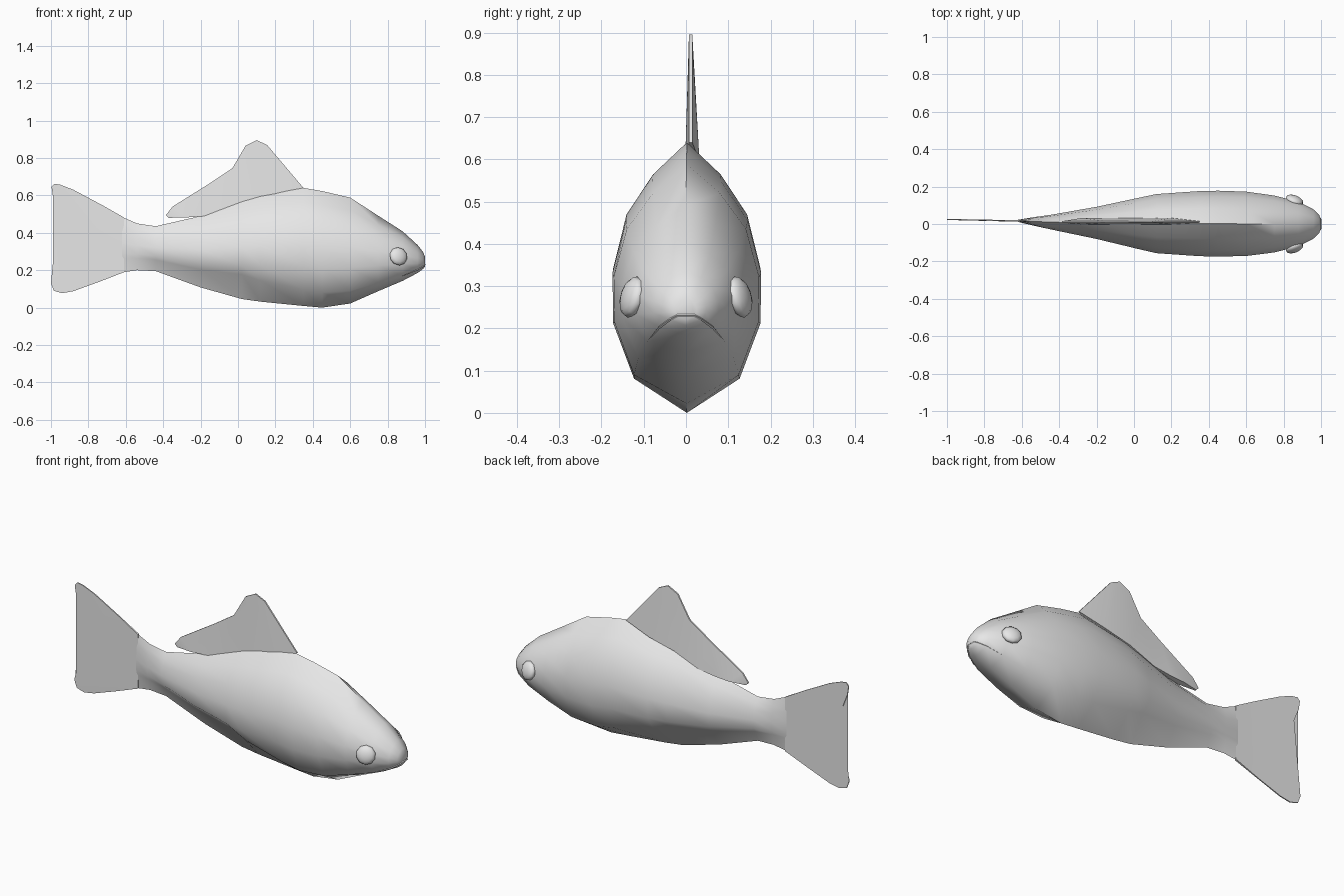
import bpy, bmesh, math
from mathutils import Vector

if "Cube" in bpy.data.objects:
    bpy.data.objects.remove(bpy.data.objects["Cube"])

grey = bpy.data.materials.new("fish grey")
grey.diffuse_color = (0.8, 0.8, 0.8, 1)
grey.use_nodes = True
grey.node_tree.nodes["Principled BSDF"].inputs["Base Color"].default_value = grey.diffuse_color


def finish(bm, name, angle):
    """Turn a bmesh into a named, smooth shaded object."""
    bmesh.ops.recalc_face_normals(bm, faces=bm.faces[:])
    mesh = bpy.data.meshes.new(name)
    bm.to_mesh(mesh)
    bm.free()
    mesh.materials.append(grey)
    obj = bpy.data.objects.new(name, mesh)
    bpy.context.collection.objects.link(obj)
    bpy.ops.object.select_all(action='DESELECT')
    obj.select_set(True)
    bpy.context.view_layer.objects.active = obj
    bpy.ops.object.shade_smooth_by_angle(angle=math.radians(angle))
    return obj


# Body stations: x, top, bottom, half width, centre y, jaw depth, jaw width
stations = [
    (-0.62, 0.485, 0.188, 0.006, 0.017, 0.75, 0.63),
    (-0.54, 0.450, 0.200, 0.022, 0.014, 0.75, 0.63),
    (-0.44, 0.435, 0.195, 0.040, 0.010, 0.75, 0.63),
    (-0.20, 0.490, 0.108, 0.086, 0.006, 0.75, 0.63),
    (0.02, 0.570, 0.046, 0.136, 0.003, 0.75, 0.63),
    (0.12, 0.598, 0.032, 0.158, 0.002, 0.80, 0.66),
    (0.35, 0.640, 0.009, 0.174, 0.002, 0.86, 0.70),
    (0.45, 0.623, 0.000, 0.176, 0.002, 0.87, 0.71),
    (0.60, 0.588, 0.022, 0.172, 0.001, 0.88, 0.72),
    (0.75, 0.491, 0.088, 0.152, 0.000, 0.89, 0.74),
    (0.88, 0.408, 0.143, 0.120, 0.000, 0.90, 0.76),
    (0.96, 0.335, 0.185, 0.078, 0.000, 0.88, 0.80),
    (0.99, 0.297, 0.207, 0.048, 0.000, 0.85, 0.80),
    (1.00, 0.272, 0.220, 0.025, 0.000, 0.80, 0.80),
]


def ring(x, top, bottom, half, cy, jaw, jaw_w):
    side = [(0, 0), (0.12, 0.48), (0.27, 0.82), (0.47, 1.0), (0.66, 0.99), (jaw, jaw_w), (1, 0)]
    if x < 0.8:
        side[1] = (0.12, 0.46)
    right = [Vector((x, cy - w * half, top + (bottom - top) * t)) for t, w in side]
    left = [Vector((x, 2 * cy - p.y, p.z)) for p in right[-2:0:-1]]
    return right + left


bm = bmesh.new()
rings = [[bm.verts.new(p) for p in ring(*s)] for s in stations]
for a, b in zip(rings, rings[1:]):
    n = len(a)
    for i in range(n):
        j = (i + 1) % n
        bm.faces.new((a[i], a[j], b[j], b[i]))
bm.faces.new(rings[0])
bm.faces.new(rings[-1])
finish(bm, "body", 60)


def fin(name, outline):
    """Thin fin from an outline of x, z, centre y, half thickness."""
    bm = bmesh.new()
    a = [bm.verts.new((x, cy - h, z)) for x, z, cy, h in outline]
    b = [bm.verts.new((x, cy + h, z)) for x, z, cy, h in outline]
    n = len(a)
    sides = [bm.faces.new(a), bm.faces.new(b[::-1])]
    for i in range(n):
        j = (i + 1) % n
        bm.faces.new((a[i], b[i], b[j], a[j]))
    bmesh.ops.triangulate(bm, faces=sides)
    finish(bm, name, 35)


# Forked tail fin
tail = [(-0.61, 0.482), (-0.73, 0.55), (-0.88, 0.63), (-0.95, 0.657), (-0.982, 0.662),
        (-0.997, 0.645), (-0.99, 0.60), (-0.95, 0.50), (-0.84, 0.34), (-0.93, 0.26),
        (-0.99, 0.17), (-1.0, 0.13), (-0.985, 0.09), (-0.94, 0.077), (-0.88, 0.088),
        (-0.75, 0.135), (-0.61, 0.189)]
fin("tail_fin", [(x, z, 0.017 - 0.02 * (x + 0.62), 0.005 if x > -0.7 else 0.003) for x, z in tail])

# Dorsal fin, thicker where it sits in the back
rim = [(0.35, 0.64), (0.155, 0.87), (0.10, 0.895), (0.04, 0.865), (-0.03, 0.745),
       (-0.15, 0.665), (-0.35, 0.54), (-0.385, 0.495), (-0.37, 0.48)]
base = [(-0.28, 0.482), (-0.2, 0.487), (-0.1, 0.50), (0.05, 0.56), (0.2, 0.595)]
fin("dorsal_fin", [(x, z, 0.011, 0.004) for x, z in rim] + [(x, z, 0.015, 0.017) for x, z in base])

# Bulging eyes
for s, side in ((-1, "right"), (1, "left")):
    bm = bmesh.new()
    bmesh.ops.create_uvsphere(bm, u_segments=10, v_segments=8, radius=1)
    q = Vector((0.35, s * 0.9, 0.25)).to_track_quat('Z', 'Y')
    for v in bm.verts:
        v.co = q @ Vector((v.co.x * 0.05, v.co.y * 0.05, v.co.z * 0.024))
        v.co += Vector((0.858, s * 0.127, 0.274))
    finish(bm, side + "_eye", 60)

# Mouth line along the jaw edge
jaw = [ring(*s)[5] for s in stations[-4:]]
path = jaw + [Vector((p.x, -p.y, p.z)) for p in reversed(jaw)]
bm = bmesh.new()
loops = []
for i, p in enumerate(path):
    r = 0.001 if i in (0, len(path) - 1) else 0.004
    out = Vector((0.5, p.y * 8, 0)).normalized()
    loops.append([bm.verts.new(p + d) for d in
                  (out * r, Vector((0, 0, r)), -out * r, Vector((0, 0, -r)))])
for a, b in zip(loops, loops[1:]):
    for i in range(4):
        j = (i + 1) % 4
        bm.faces.new((a[i], a[j], b[j], b[i]))
bm.faces.new(loops[0])
bm.faces.new(loops[-1])
finish(bm, "mouth", 40)
